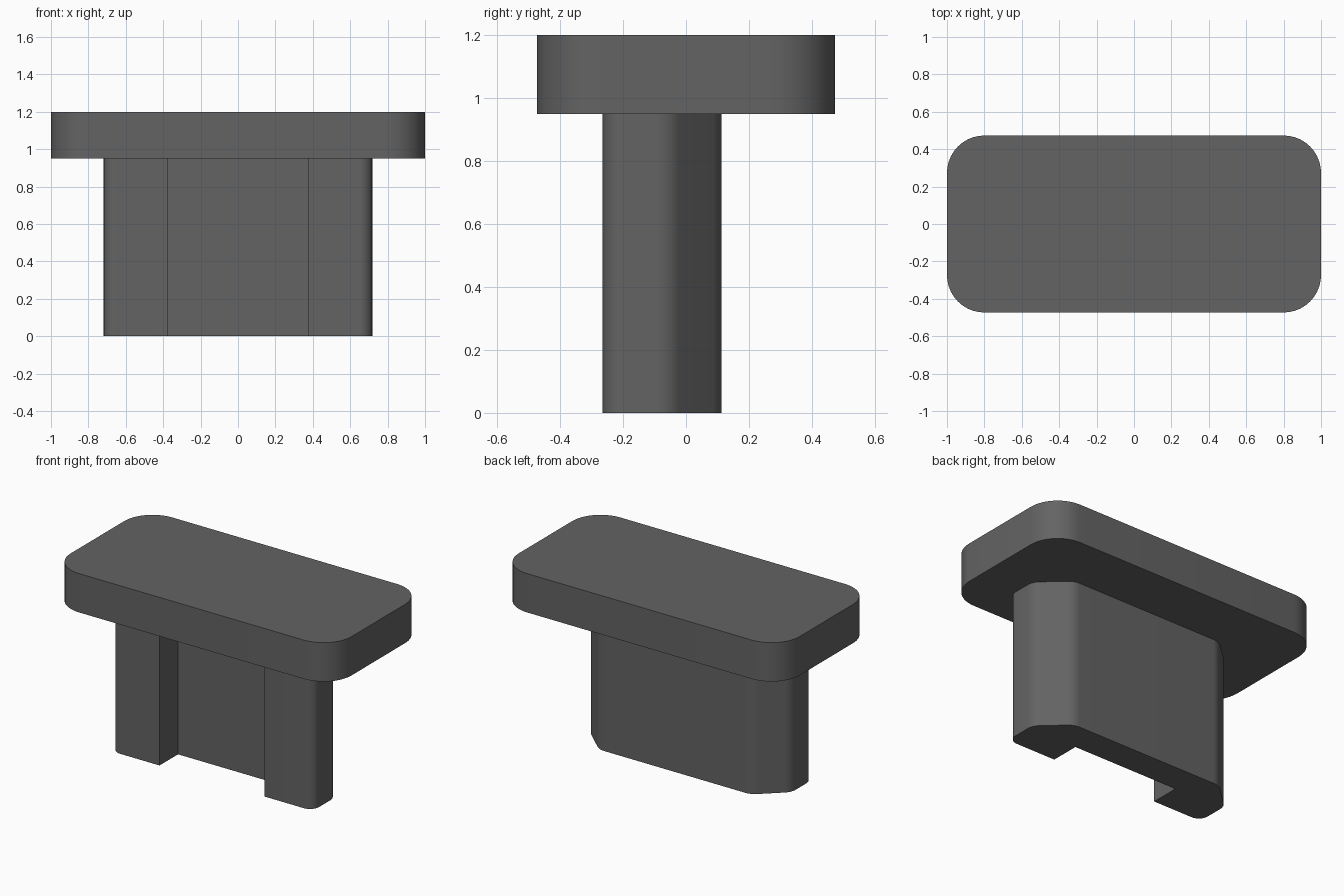
import bpy, bmesh
from mathutils import Vector

if "Cube" in bpy.data.objects:
    bpy.data.objects.remove(bpy.data.objects["Cube"])

# Dark grey finish for both parts
dark = bpy.data.materials.new("dark_grey")
dark.diffuse_color = (0.126, 0.126, 0.126, 1)
dark.use_nodes = True
dark.node_tree.nodes["Principled BSDF"].inputs["Base Color"].default_value = dark.diffuse_color


def rounded_outline(corners, steps=10):
    """Turn (x, y, tangent_length) corners into an outline with rounded corners."""
    pts = []
    n = len(corners)
    for i, (x, y, r) in enumerate(corners):
        p = Vector((x, y))
        if r == 0:
            pts.append(p)
            continue
        a = p + (Vector(corners[i - 1][:2]) - p).normalized() * r
        b = p + (Vector(corners[(i + 1) % n][:2]) - p).normalized() * r
        # Rational quadratic arc: exact circle between the two tangents
        w = ((b - p).normalized() - (a - p).normalized()).length / 2
        for k in range(steps + 1):
            t = k / steps
            c0, c1, c2 = (1 - t) ** 2, 2 * w * t * (1 - t), t * t
            pts.append((a * c0 + p * c1 + b * c2) / (c0 + c1 + c2))
    return pts


def prism(name, outline, z0, z1):
    bm = bmesh.new()
    face = bm.faces.new([bm.verts.new((p.x, p.y, z0)) for p in outline])
    ext = bmesh.ops.extrude_face_region(bm, geom=[face], use_keep_orig=True)
    top = [g for g in ext["geom"] if isinstance(g, bmesh.types.BMVert)]
    bmesh.ops.translate(bm, verts=top, vec=(0, 0, z1 - z0))
    bmesh.ops.recalc_face_normals(bm, faces=bm.faces)
    mesh = bpy.data.meshes.new(name)
    bm.to_mesh(mesh)
    bm.free()
    mesh.materials.append(dark)
    obj = bpy.data.objects.new(name, mesh)
    bpy.context.collection.objects.link(obj)
    bpy.ops.object.select_all(action="DESELECT")
    obj.select_set(True)
    bpy.context.view_layer.objects.active = obj
    bpy.ops.object.shade_smooth_by_angle(angle=0.6)
    return obj


# Cap: rounded rectangular slab
W, D, R = 1.0, 0.473, 0.2
prism("cap", rounded_outline([(-W, -D, R), (W, -D, R), (W, D, R), (-W, D, R)]), 0.95, 1.2)

# Stem: front slot, rounded front corners, chamfered back corners
half = [(0.373, -0.077, 0), (0.373, -0.265, 0), (0.718, -0.265, 0.065),
        (0.718, -0.05, 0.04), (0.54, 0.113, 0.04)]
mirrored = [(-x, y, r) for x, y, r in reversed(half)]
prism("stem", rounded_outline(half + mirrored), 0.0, 0.95)
